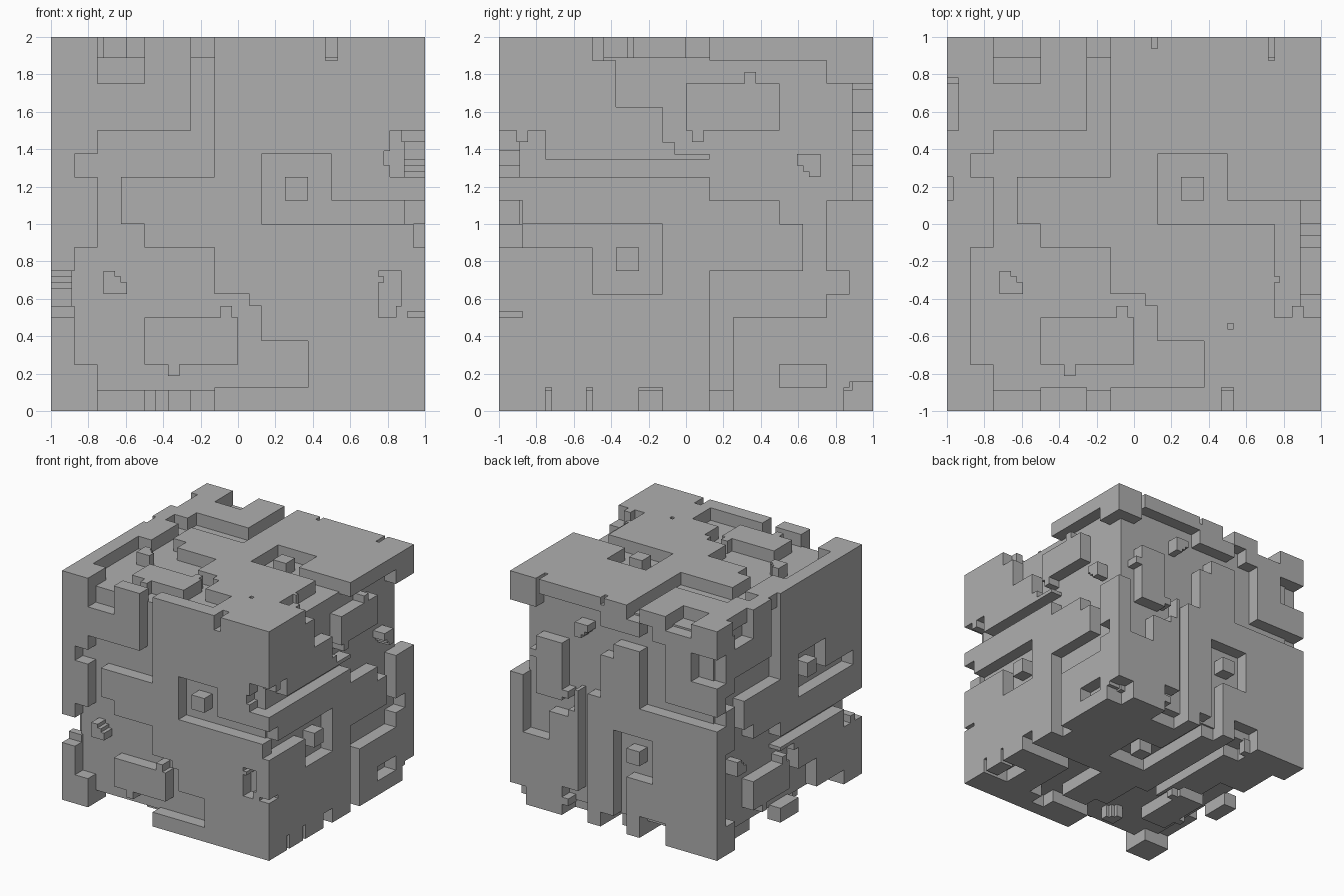
import bpy, bmesh
from mathutils import Vector, Matrix

if "Cube" in bpy.data.objects:
    bpy.data.objects.remove(bpy.data.objects["Cube"])

CORE = 0.8906      # half size of the inner cube
INNER = 0.875      # underside of the relief panels

# Dark grey finish
grey = bpy.data.materials.new("dark_grey")
grey.diffuse_color = (0.43, 0.43, 0.43, 1)
grey.use_nodes = True
grey.node_tree.nodes["Principled BSDF"].inputs["Base Color"].default_value = grey.diffuse_color

# Shared relief pattern as rectangles (u0, v0, u1, v1): winding channel, recess and slots
CHANNEL = [
    (-.25, .5, -.125, 1), (-.75, .25, -.125, .5), (-.875, .25, -.75, .375),
    (-.75, 0, -.625, .25), (-.75, -.125, -.5, 0), (-.875, -.375, -.125, -.125),
    (-.875, -.4375, .0625, -.375), (-.875, -.625, .125, -.4375),
    (-.75, -.875, .375, -.625), (-.75, -1, -.125, -.875), (-1, -.75, -.75, -.25),
]
RECESSES = [
    (-.75, .75, -.5, 1), (.125, 0, .5, .375), (.5, 0, 1, .125), (.75, -.5, 1, -.25),
]
# Raised islands standing inside the recesses
ISLANDS = [
    (-.5, -.75, 0, -.5), (-.0938, -.5, -.0313, -.4375), (-.375, -.8125, -.3125, -.75),
    (-.7188, -.375, -.5938, -.3125), (-.7188, -.3125, -.6563, -.25),
    (-.6563, -.3125, -.625, -.2813), (.25, .125, .375, .25),
    (.75, -.3125, .7813, -.2813), (.8438, -.5, .9063, -.4375),
]

# Extra notches for each side, in that side's own view
FRONT = [
    (.8125, .25, 1, .5), (.7813, .3125, .8125, .39), (.4688, .875, .5313, 1),
    (-1, .7188, -.9375, .7813), (.9375, -.125, 1, 0), (.5938, -1, .625, -.875),
    (.7188, -1, .7813, -.9375), (.9063, -.5, 1, -.4688), (-1, -.125, -.9688, -.0938),
]
RIGHT = [
    (-1, .25, .125, .3438), (-.5, .875, .125, 1), (-1, 0, -.875, .125),
    (.8438, -1, 1, -.875), (.875, -.875, 1, -.8438), (.875, .125, 1, .25),
    (-.75, -1, -.7188, -.875), (-.5313, -1, -.5, -.875), (-.25, -1, -.125, -.875),
    (.125, -1, .25, -.875), (-1, -.5, -.875, -.4688), (.9688, -.7813, 1, -.7188),
]
BACK = [
    (.5, .875, .75, 1), (.125, .875, .25, 1), (-.125, -1, 0, -.875),
    (-1, -1, -.8438, -.8438), (-.3438, -1, -.25, .125), (.25, -1, .5, -.8125),
    (-.125, .9375, -.0938, 1),
]
LEFT = [
    (-.125, -.3438, 1, -.25), (-1, .5, -.875, .75), (-1, .125, -.875, .25),
    (.125, -1, .75, -.875), (-.7813, .875, -.75, 1),
]
TOP = [
    (.4688, -1, .5313, -.875), (.5, -.5625, .5313, -.5313), (-1, .5, -.9375, .7813),
    (-1, .125, -.9688, .25), (.0938, .9375, .125, 1), (.7188, .875, .75, 1),
    (.75, -.25, 1, 0),
]
BOTTOM = [
    (.8438, -1, 1, -.8438), (-.125, -1, 0, -.875), (-.25, .875, -.125, 1),
    (.875, -.25, 1, -.125), (.25, -1, .5, -.8125), (-.3438, -1, -.25, .125),
    (-1, -.75, -.875, -.125),
]


def turned(rects, quarters):
    """Turn rectangles clockwise by quarter turns."""
    for _ in range(quarters):
        rects = [(v0, -u1, v1, -u0) for u0, v0, u1, v1 in rects]
    return rects


def inside(rects, u, v):
    return any(a < u < c and b < v < d for a, b, c, d in rects)


def relief_panel(name, right, up, quarters, notches):
    """One side of the cube: a slab with the pattern cut through it."""
    cuts = turned(CHANNEL + RECESSES, quarters)
    islands = turned(ISLANDS, quarters)
    rects = cuts + islands + notches
    us = sorted({-1, 1} | {r[i] for r in rects for i in (0, 2)})
    vs = sorted({-1, 1} | {r[i] for r in rects for i in (1, 3)})

    def solid(i, j):
        if not (0 <= i < len(us) - 1 and 0 <= j < len(vs) - 1):
            return False
        u, v = (us[i] + us[i + 1]) / 2, (vs[j] + vs[j + 1]) / 2
        if inside(notches, u, v):
            return False
        return inside(islands, u, v) or not inside(cuts, u, v)

    bm = bmesh.new()

    def quad(*pts):
        bm.faces.new([bm.verts.new(p) for p in pts])

    for i in range(len(us) - 1):
        for j in range(len(vs) - 1):
            if not solid(i, j):
                continue
            ring = [(us[i], vs[j]), (us[i + 1], vs[j]),
                    (us[i + 1], vs[j + 1]), (us[i], vs[j + 1])]
            quad(*[(u, v, 1) for u, v in ring])
            quad(*[(u, v, INNER) for u, v in reversed(ring)])
            # walls only where the neighbouring cell is empty
            for k, (di, dj) in enumerate(((0, -1), (1, 0), (0, 1), (-1, 0))):
                if not solid(i + di, j + dj):
                    a, b = ring[k], ring[(k + 1) % 4]
                    quad((*a, INNER), (*b, INNER), (*b, 1), (*a, 1))
    bmesh.ops.remove_doubles(bm, verts=bm.verts[:], dist=1e-5)
    bmesh.ops.dissolve_limit(bm, angle_limit=0.01, verts=bm.verts[:], edges=bm.edges[:])

    # place the panel on its side of the cube
    right, up = Vector(right), Vector(up)
    frame = Matrix((right, up, right.cross(up))).transposed().to_4x4()
    bm.transform(Matrix.Translation((0, 0, 1)) @ frame)
    mesh = bpy.data.meshes.new(name)
    bm.to_mesh(mesh)
    bm.free()
    mesh.materials.append(grey)
    bpy.context.collection.objects.link(bpy.data.objects.new(name, mesh))


# Inner cube
bpy.ops.mesh.primitive_cube_add(size=2 * CORE, location=(0, 0, 1))
core = bpy.context.object
core.name = "core_cube"
core.data.materials.append(grey)

# Six relief panels
relief_panel("front_panel", (1, 0, 0), (0, 0, 1), 0, FRONT)
relief_panel("right_panel", (0, 1, 0), (0, 0, 1), 2, RIGHT)
relief_panel("back_panel", (-1, 0, 0), (0, 0, 1), 1, BACK)
relief_panel("left_panel", (0, -1, 0), (0, 0, 1), 0, LEFT)
relief_panel("top_panel", (1, 0, 0), (0, 1, 0), 0, TOP)
relief_panel("bottom_panel", (1, 0, 0), (0, -1, 0), 1, BOTTOM)
